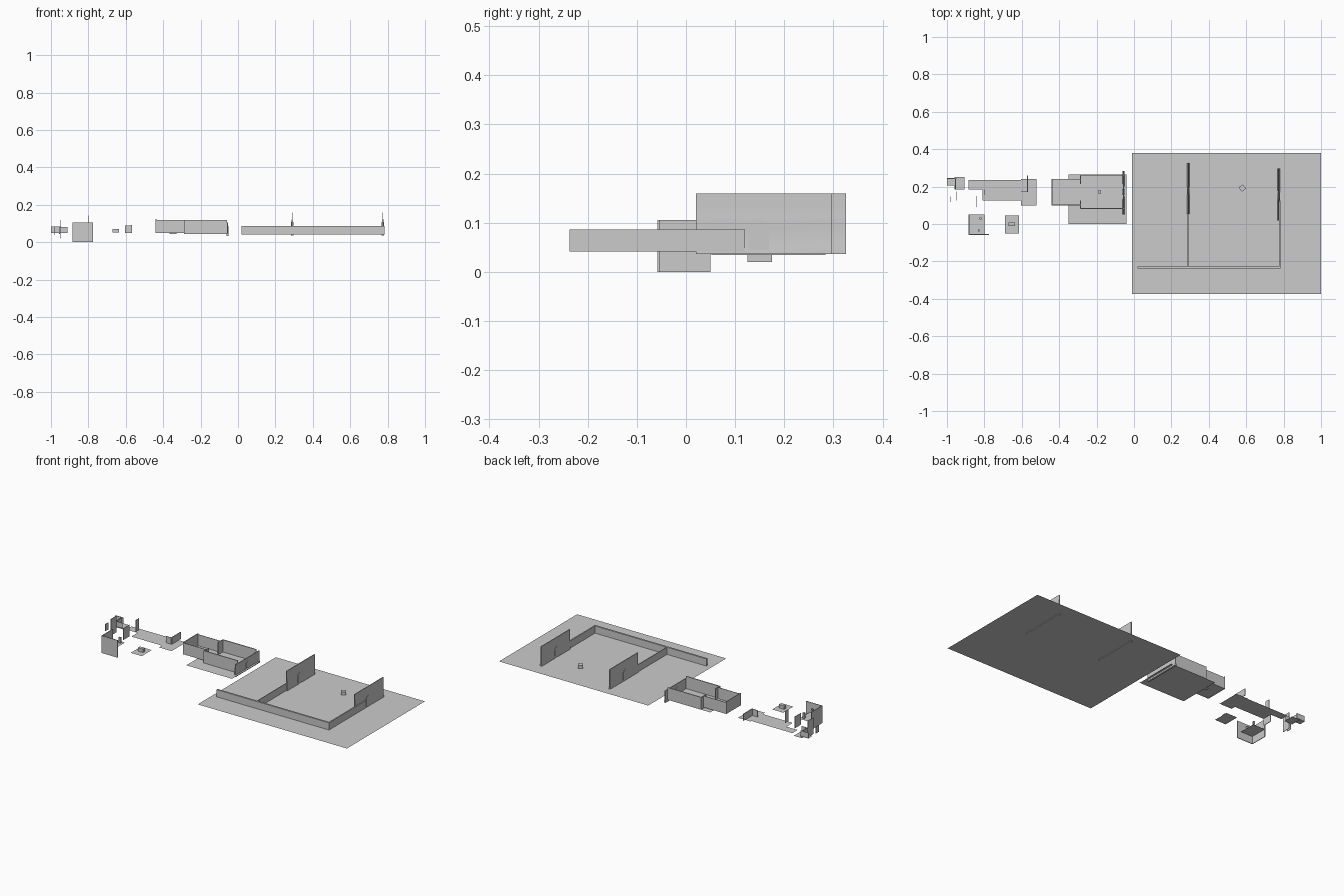
import bpy, bmesh, math
from mathutils import Vector, geometry

if "Cube" in bpy.data.objects:
    bpy.data.objects.remove(bpy.data.objects["Cube"])


def finish(name, bm, smooth=False):
    me = bpy.data.meshes.new(name)
    bmesh.ops.recalc_face_normals(bm, faces=bm.faces)
    bm.to_mesh(me)
    bm.free()
    ob = bpy.data.objects.new(name, me)
    bpy.context.collection.objects.link(ob)
    if smooth:
        bpy.context.view_layer.objects.active = ob
        ob.select_set(True)
        bpy.ops.object.shade_smooth_by_angle(angle=math.radians(40))
        ob.select_set(False)
    return ob


def box(name, x0, x1, y0, y1, z0, z1, turn=0):
    bm = bmesh.new()
    bmesh.ops.create_cube(bm, size=1)
    bmesh.ops.scale(bm, vec=(x1 - x0, y1 - y0, z1 - z0), verts=bm.verts)
    ob = finish(name, bm)
    ob.location = ((x0 + x1) / 2, (y0 + y1) / 2, (z0 + z1) / 2)
    ob.rotation_euler.z = turn
    return ob


def sheet(name, x0, x1, y0, y1, z):
    bm = bmesh.new()
    bm.faces.new([bm.verts.new(p) for p in
                  ((x0, y0, z), (x1, y0, z), (x1, y1, z), (x0, y1, z))])
    return finish(name, bm)


def arch(name, x0, x1, y, z0, z1, r):
    # round-topped doorway facing along x
    pts = [(y - r, z0), (y + r, z0)]
    pts += [(y + r * math.cos(a), z1 - r + r * math.sin(a))
            for a in (math.pi * i / 12 for i in range(13))]
    bm = bmesh.new()
    f = bm.faces.new([bm.verts.new((x0, py, pz)) for py, pz in pts])
    g = bmesh.ops.extrude_face_region(bm, geom=[f])
    bmesh.ops.translate(bm, vec=(x1 - x0, 0, 0),
                        verts=[v for v in g['geom'] if isinstance(v, bmesh.types.BMVert)])
    return finish(name, bm)


def relief_wall(name, x, y0, y1, z0, z1, t=0.003):
    # gently modelled backdrop: foot swells outward, ledge partway up
    prof = [(0, 1.9), (.1, 1.7), (.2, 1.1), (.45, 1), (.58, 1.2), (.64, .9), (.8, .8), (1, .8)]
    n = 20
    bm = bmesh.new()
    sides = []
    for s in (-1, 1):
        rows = []
        for u, k in prof:
            row = []
            for i in range(n + 1):
                v = i / n
                wob = 0.035 * math.sin(v * 9) * (1 - u) * (u > 0)
                row.append(bm.verts.new((x + s * t * k, y0 + (y1 - y0) * v, z0 + (z1 - z0) * (u + wob))))
            rows.append(row)
        for a, b in zip(rows, rows[1:]):
            for i in range(n):
                bm.faces.new((a[i], a[i + 1], b[i + 1], b[i]))
        sides.append(rows)
    L, R = sides
    for j in (0, -1):
        for i in range(n):
            bm.faces.new((L[j][i], L[j][i + 1], R[j][i + 1], R[j][i]))
        for a in range(len(prof) - 1):
            bm.faces.new((L[a][j], L[a + 1][j], R[a + 1][j], R[a][j]))
    return finish(name, bm, True)


# Large field with boundary walls
sheet("field_ground", -0.01, 1.0, -0.375, 0.38, 0.04)
box("field_front_wall", 0.02, 0.78, -0.237, -0.226, 0.042, 0.086)
box("field_inner_wall", 0.287, 0.291, -0.226, 0.12, 0.042, 0.086)
box("field_right_wall", 0.774, 0.782, -0.237, 0.12, 0.042, 0.086)

# Tall backdrops with arched doors
for side, x, y0, y1, dy in (("left", 0.29, 0.053, 0.325, 0.178), ("right", 0.774, 0.02, 0.297, 0.148)):
    relief_wall(side + "_gate_wall", x, y0, y1, 0.036, 0.16)
    arch(side + "_gate_door", x - 0.0055, x + 0.0055, dy, 0.045, 0.107, 0.021)

# Winding stream and its bridge
ctrl = [Vector(p + (0.042,)) for p in ((.29, .175), (.33, .185), (.40, .222), (.50, .192),
                                       (.60, .232), (.68, .175), (.775, .158))]
path = []
for i in range(len(ctrl) - 1):
    a, b = ctrl[i], ctrl[i + 1]
    ta = (b - ctrl[max(i - 1, 0)]) / 2
    tb = (ctrl[min(i + 2, len(ctrl) - 1)] - a) / 2
    pts = geometry.interpolate_bezier(a, a + ta / 3, b - tb / 3, b, 8)
    path += pts if i == 0 else pts[1:]
bm = bmesh.new()
prev = None
for i, p in enumerate(path):
    d = (path[min(i + 1, len(path) - 1)] - path[max(i - 1, 0)]).normalized()
    nrm = Vector((-d.y, d.x, 0)) * 0.018
    cur = [bm.verts.new(p + nrm), bm.verts.new(p - nrm)]
    if prev:
        bm.faces.new((prev[0], prev[1], cur[1], cur[0]))
    prev = cur
finish("stream", bm)
box("bridge_deck", 0.565, 0.593, 0.178, 0.206, 0.045, 0.062, math.radians(35))

# Two-room interior with open top
sheet("house_ground", -0.35, -0.04, 0.0, 0.265, 0.045)
sheet("small_room_floor", -0.44, -0.285, 0.10, 0.24, 0.051)
for name, y, dy in (("front", 0.08, 0.02), ("back", 0.259, -0.02)):
    box("big_room_%s_wall" % name, -0.288, -0.06, y, y + 0.006, 0.045, 0.12)
    y2 = 0.10 if name == "front" else 0.237
    box("small_room_%s_wall" % name, -0.44, -0.285, y2, y2 + 0.003, 0.05, 0.12)
    a, b = (0.08, 0.125) if name == "front" else (0.215, 0.265)
    box("divider_%s_wall" % name, -0.288, -0.284, a, b, 0.045, 0.12)
box("small_room_end_wall", -0.441, -0.437, 0.10, 0.24, 0.05, 0.125)
relief_wall("house_end_wall", -0.056, 0.052, 0.284, 0.034, 0.106)
arch("house_end_door", -0.061, -0.051, 0.17, 0.045, 0.088, 0.016)
box("small_room_chest", -0.365, -0.33, 0.165, 0.185, 0.045, 0.056)
box("big_room_stool", -0.193, -0.177, 0.162, 0.178, 0.045, 0.06)

# Corridor floors and end room
sheet("corridor_floor", -0.81, -0.60, 0.125, 0.235, 0.05)
sheet("corridor_landing", -0.885, -0.81, 0.185, 0.235, 0.05)
sheet("end_room_floor", -0.605, -0.52, 0.10, 0.24, 0.048)
box("end_room_side_wall", -0.571, -0.567, 0.17, 0.258, 0.05, 0.092)
box("end_room_front_wall", -0.605, -0.57, 0.17, 0.173, 0.05, 0.09)
for i, (x, y0, y1, z0, z1) in enumerate(((-0.84, 0.09, 0.15, 0.035, 0.105),
                                         (-0.80, 0.155, 0.185, 0.07, 0.142),
                                         (-0.948, 0.125, 0.175, 0.02, 0.12),
                                         (-0.982, 0.118, 0.148, 0.04, 0.082))):
    box("standing_screen_%d" % (i + 1), x - 0.0015, x + 0.0015, y0, y1, z0, z1)

# Small platform with a crate
sheet("platform", -0.69, -0.615, -0.052, 0.045, 0.05)
box("platform_crate", -0.67, -0.635, -0.012, 0.008, 0.051, 0.072)

# Corner alcove on tall walls
box("alcove_front_wall", -0.882, -0.776, -0.058, -0.054, 0.0, 0.106)
box("alcove_side_wall", -0.884, -0.880, -0.058, 0.05, 0.0, 0.106)
sheet("alcove_floor", -0.882, -0.80, -0.055, 0.05, 0.045)
for i, (x, y) in enumerate(((-0.83, -0.035), (-0.82, 0.03))):
    box("alcove_post_%d" % (i + 1), x - 0.005, x + 0.005, y - 0.005, y + 0.005, 0.045, 0.08)

# Far left nook
sheet("nook_floor", -0.96, -0.905, 0.185, 0.25, 0.045)
sheet("nook_step", -1.0, -0.945, 0.205, 0.245, 0.052)
box("nook_back_wall", -1.0, -0.945, 0.240, 0.243, 0.05, 0.085)
box("nook_front_wall", -0.955, -0.912, 0.185, 0.188, 0.05, 0.082)
box("nook_side_wall", -0.957, -0.953, 0.185, 0.243, 0.045, 0.085)
